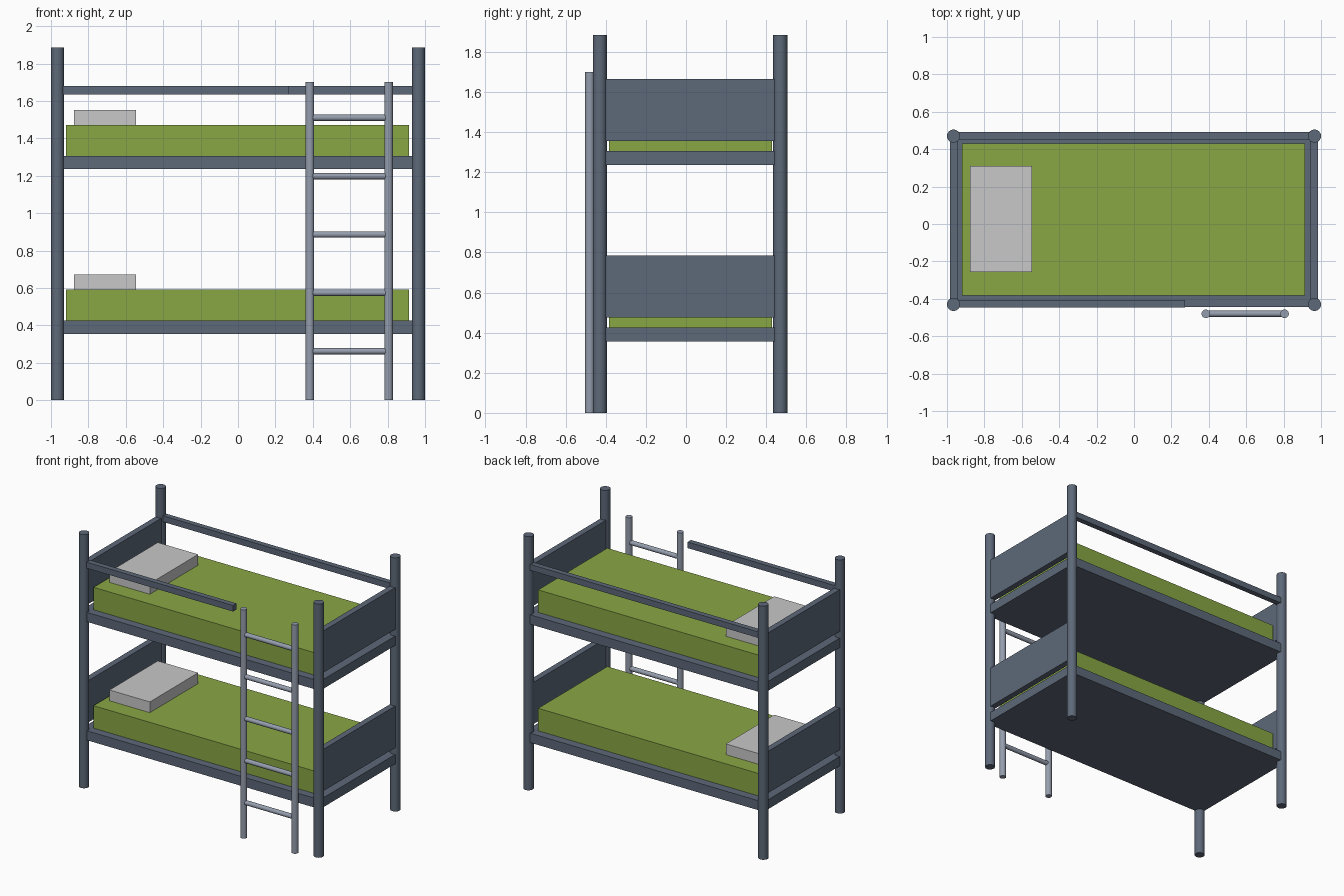
import bpy
from math import pi, radians

if "Cube" in bpy.data.objects:
    bpy.data.objects.remove(bpy.data.objects["Cube"])


def material(name, rgb):
    mat = bpy.data.materials.new(name)
    mat.use_nodes = True
    mat.diffuse_color = (*rgb, 1)
    mat.node_tree.nodes["Principled BSDF"].inputs["Base Color"].default_value = (*rgb, 1)
    return mat


slate = material("slate_paint", (0.11, 0.14, 0.19))
steel = material("pale_steel", (0.30, 0.34, 0.42))
green = material("green_fabric", (0.25, 0.385, 0.06))
white = material("pillow_grey", (0.58, 0.58, 0.58))


def box(name, x, y, z, mat):
    """Box given by its (low, high) range on each axis."""
    spans = (x, y, z)
    bpy.ops.mesh.primitive_cube_add(size=1, location=[(a + b) / 2 for a, b in spans])
    obj = bpy.context.object
    obj.name = name
    obj.scale = [b - a for a, b in spans]
    bpy.ops.object.transform_apply(location=False, rotation=False, scale=True)
    obj.data.materials.append(mat)


def rod(name, centre, radius, length, mat, along_x=False):
    """Round bar, upright unless along_x is set."""
    bpy.ops.mesh.primitive_cylinder_add(
        vertices=24, radius=radius, depth=length, location=centre,
        rotation=(0, pi / 2 if along_x else 0, 0))
    obj = bpy.context.object
    obj.name = name
    obj.data.materials.append(mat)
    bpy.ops.object.shade_smooth_by_angle(angle=radians(40))


FRONT, BACK = -0.43, 0.47
POST_X, POST_TOP = 0.965, 1.885

# Corner posts
for side, x in (("right", -POST_X), ("left", POST_X)):
    for end, y in (("front", FRONT), ("back", BACK)):
        rod(f"{end}_{side}_post", (x, y, POST_TOP / 2), 0.035, POST_TOP, slate)

# Two bunks: base, mattress, pillow and end boards
for level, z in (("lower", 0.355), ("upper", 1.235)):
    box(f"{level}_bed_base", (-0.985, 0.985), (-0.443, 0.493), (z, z + 0.07), slate)
    box(f"{level}_mattress", (-0.92, 0.915), (-0.383, 0.43), (z + 0.07, z + 0.237), green)
    box(f"{level}_pillow", (-0.877, -0.545), (-0.257, 0.31), (z + 0.237, z + 0.317), white)
    for part, x in (("headboard", -0.985), ("footboard", 0.94)):
        box(f"{level}_{part}", (x, x + 0.045), (FRONT, BACK), (z + 0.12, z + 0.43), slate)

# Guard rails of the upper bunk
box("back_guard_rail", (-POST_X, POST_X), (0.453, 0.493), (1.635, 1.68), slate)
box("front_guard_rail", (-0.94, 0.272), (-0.447, -0.407), (1.635, 1.68), slate)

# Ladder
LADDER_Y, LEFT_X, RIGHT_X = -0.48, 0.805, 0.384
for side, x in (("right", RIGHT_X), ("left", LEFT_X)):
    rod(f"ladder_{side}_rail", (x, LADDER_Y, 0.85), 0.023, 1.7, steel)
for i in range(5):
    rod(f"ladder_rung_{i + 1}", ((LEFT_X + RIGHT_X) / 2, LADDER_Y, 0.262 + 0.312 * i),
        0.017, LEFT_X - RIGHT_X, steel, along_x=True)
